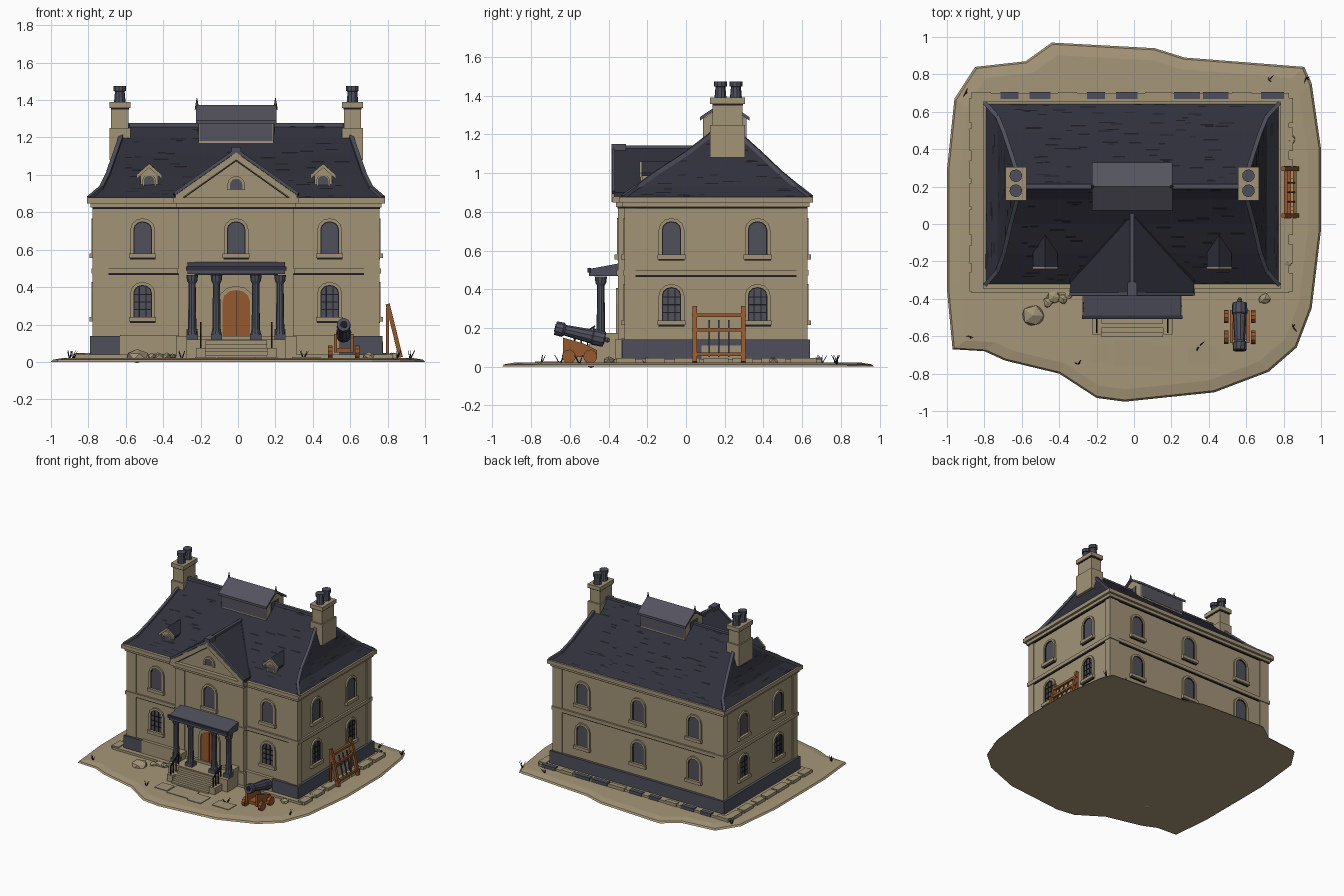
import bpy, bmesh, math, random
from mathutils import Matrix, Vector

random.seed(4)
cube = bpy.data.objects.get("Cube")
if cube:
    bpy.data.objects.remove(cube, do_unlink=True)


def material(name, *rgb):
    m = bpy.data.materials.new(name)
    m.use_nodes = True
    m.diffuse_color = (*rgb, 1)
    m.node_tree.nodes["Principled BSDF"].inputs["Base Color"].default_value = (*rgb, 1)
    return m


STONE = material("pale stone", .36, .295, .185)
EARTH = material("dry earth", .38, .305, .19)
SLATE = material("dark slate", .03, .03, .045)
TRIM = material("blue grey stone", .075, .078, .105)
LEAD = material("lead roof", .09, .088, .112)
GLASS = material("window glass", .08, .08, .1)
INK = material("dark lines", .012, .012, .015)
WOOD = material("brown wood", .3, .098, .027)

T = Matrix.Translation
HOUSE = T((-.01, 0, 0))


def finish(name, bm, mat, M):
    bmesh.ops.recalc_face_normals(bm, faces=bm.faces)
    me = bpy.data.meshes.new(name)
    bm.to_mesh(me)
    bm.free()
    me.materials.append(mat)
    ob = bpy.data.objects.new(name, me)
    ob.matrix_world = M
    bpy.context.collection.objects.link(ob)
    return ob


def loft(name, rings, mat, M=HOUSE):
    """Skin closed rings of equal length and cap both ends."""
    bm = bmesh.new()
    vs = [[bm.verts.new(p) for p in r] for r in rings]
    n = len(vs[0])
    for a, b in zip(vs, vs[1:]):
        for i in range(n):
            bm.faces.new((a[i], a[(i + 1) % n], b[(i + 1) % n], b[i]))
    bm.faces.new(vs[0])
    bm.faces.new(vs[-1])
    return finish(name, bm, mat, M)


def prism(name, poly, y0, y1, mat, M=HOUSE):
    return loft(name, [[(x, y, z) for x, z in poly] for y in (y0, y1)], mat, M)


def box(name, x0, x1, y0, y1, z0, z1, mat, M=HOUSE):
    return prism(name, [(x0, z0), (x1, z0), (x1, z1), (x0, z1)], y0, y1, mat, M)


def turned(name, p, q, profile, mat, n=10, M=HOUSE):
    """Round part along p-q; profile holds (fraction, radius)."""
    p, q = Vector(p), Vector(q)
    rot = (q - p).to_track_quat('Z', 'Y')
    rings = []
    for t, r in profile:
        c = p.lerp(q, t)
        rings.append([c + rot @ Vector((r * math.cos(k * math.tau / n + math.pi / 4),
                                        r * math.sin(k * math.tau / n + math.pi / 4), 0)) for k in range(n)])
    return loft(name, rings, mat, M)


def beam(name, p, q, r, mat, n=4, M=HOUSE):
    return turned(name, p, q, [(0, r), (1, r)], mat, n, M)


def arch(a, z0, z1, rise, n=6):
    top = [(a * math.cos(k * math.pi / n), z1 - rise + rise * math.sin(k * math.pi / n)) for k in range(n + 1)]
    return [(-a, z0), (a, z0)] + top


def chevron(a, z0, z1, t):
    return [(-a, z0), (0, z1), (a, z0), (a, z0 - t), (0, z1 - t), (-a, z0 - t)]


def arch_frame(name, a, z0, z1, rise, w, depth, mat, M):
    inner, outer = arch(a, z0, z1, rise), arch(a + w, z0, z1 + w, rise + w)
    rings = [[(i[0], .002, i[1]), (i[0], -depth, i[1]), (o[0], -depth, o[1]), (o[0], .002, o[1])]
             for i, o in zip(inner[1:] + inner[:1], outer[1:] + outer[:1])]
    loft(name, rings, mat, M)


def window(M, z, bars):
    prism("window_pane", arch(.048, z, z + .17, .042), -.004, .002, GLASS, M)
    arch_frame("window_reveal", .044, z, z + .166, .038, .006, .007, INK, M)
    arch_frame("window_surround", .05, z, z + .172, .044, .016, .012, STONE, M)
    box("window_sill", -.072, .072, -.025, .002, z - .025, z, STONE, M)
    box("window_sill_shadow", -.068, .068, -.008, .002, z - .031, z - .025, INK, M)
    if bars:
        for x in (-.018, .018):
            box("window_bar", x - .003, x + .003, -.008, 0, z, z + .16, INK, M)
        for h in (.04, .08, .12):
            box("window_bar", -.046, .046, -.008, 0, z + h - .003, z + h + .003, INK, M)


# Ground
outline = [(-.44, .97), (.11, .94), (.27, .89), (.91, .84), (.95, .75), (1, .4), (1, -.03), (.95, -.45),
           (.87, -.66), (.72, -.79), (.43, -.9), (-.05, -.95), (-.2, -.93), (-.4, -.8), (-.69, -.73),
           (-.8, -.68), (-.97, -.67), (-1, -.35), (-1, .29), (-.96, .67), (-.85, .84), (-.58, .87)]
ground = [(1, 0), (.99, .012), (.93, .022)]
loft("ground", [[(x * s, y * s, z) for x, y in outline] for s, z in ground], EARTH, Matrix())
box("pavement", -.86, .84, -.37, .7, .015, .04, STONE)
for k in range(11):
    x = -.86 + k * .155
    box("kerb_slab", x, x + random.uniform(.09, .15), .668, .705, .02, .047, TRIM if k % 3 else STONE)
for k in range(7):
    y = -.36 + k * .15
    for x in (-.87, .8):
        box("side_slab", x, x + .06, y, y + random.uniform(.09, .14), .02, .046, STONE)
for x, y, w, d in ((-.1, -.76, .2, .14), (.1, -.78, .12, .13), (-.22, -.74, .11, .1), (.3, -.75, .15, .1)):
    box("path_slab", x, x + w, y, y + d, .01, .027, STONE)

# Walls, plinth and bands: main block, then projecting bay
blocks = ((.76, -.31, .62), (.3, -.345, 0))
for k, (hx, y0, y1) in enumerate(blocks):
    part = ("main", "bay")[k]

    def band(name, g, z0, z1, mat):
        box(part + name, -hx - g, hx + g, y0 - g, y1 + (0 if k else g), z0, z1, mat)
    band("_walls", 0, .02, .86, STONE)
    band("_plinth", .022, .02, .14, STONE if k else TRIM)
    band("_string_course", .014, .472, .5, STONE)
    band("_string_shadow", .005, .464, .472, INK)
    band("_cornice_lower", .018, .825, .848, STONE)
    band("_cornice_shadow", .008, .818, .825, INK)
    band("_cornice_upper", .036, .848, .878, STONE)
    for sx in (-1, 1):
        c = sx * (hx - .035)
        box(part + "_pilaster", c - .042, c + .042, y0 - .007, y0 + .05, .14, .82, STONE)
        if not k:
            box("rear_pilaster", c - .042, c + .042, y1 - .05, y1 + .007, .14, .82, STONE)
box("front_plinth_patch", -.62, .55, -.336, -.3, .03, .145, STONE)
box("side_plinth_patch", .7, .786, .08, .3, .03, .11, STONE)

# Windows on all four walls
right, left, back = Matrix.Rotation(math.pi / 2, 4, 'Z'), Matrix.Rotation(-math.pi / 2, 4, 'Z'), Matrix.Rotation(math.pi, 4, 'Z')
for z in (.24, .58):
    low = z < .5
    for x in (-.5, 0, .5):
        if x or not low:
            window(HOUSE @ T((x, -.31 if x else -.345, 0)), z, low)
        window(HOUSE @ T((x, .62, 0)) @ back, z, False)
    for y in (-.075, .37):
        window(HOUSE @ T((.76, y, 0)) @ right, z, low)
        window(HOUSE @ T((-.76, y, 0)) @ left, z, low)

# Concave hipped roof
levels = [(.875, .785, -.325, .645), (.93, .72, -.25, .575), (1.0, .685, -.155, .49),
          (1.1, .65, .0, .385), (1.2, .615, .13, .275), (1.265, .58, .195, .21)]
rings = [[Vector(p) for p in ((-x, a, z), (x, a, z), (x, b, z), (-x, b, z))] for z, x, a, b in levels]
loft("main_roof", rings, SLATE)
for lo, hi in zip(rings, rings[1:]):
    for p, q in zip(lo, hi):
        beam("hip_trim", p, q, .016, TRIM)
beam("ridge_trim", (-.58, .2, 1.265), (.58, .2, 1.265), .018, TRIM)

# Broken slate courses as thin dark dashes
bm = bmesh.new()
for lo, hi in zip(rings[:-1], rings[1:]):
    for i in range(4):
        a, b, c, d = lo[i], lo[(i + 1) % 4], hi[(i + 1) % 4], hi[i]
        n = (b - a).cross(d - a).normalized() * .003
        length = (b - a).length
        for _ in range(int(length * 12)):
            u, v = random.uniform(.03, .9), random.uniform(.05, .9)
            w = min(random.uniform(.03, .09) / length, .97 - u)
            quad = [a.lerp(b, s).lerp(d.lerp(c, s), t) + n
                    for s, t in ((u, v), (u + w, v), (u + w, v + .07), (u, v + .07))]
            bm.faces.new([bm.verts.new(p) for p in quad])
finish("slate_courses", bm, INK, HOUSE)

# Pediment over the bay
prism("pediment_wall", [(-.3, .87), (.3, .87), (0, 1.1)], -.35, -.2, STONE)
prism("pediment_roof", chevron(.33, .9, 1.135, .03), -.372, .06, SLATE)
prism("raking_cornice", chevron(.325, .892, 1.12, .04), -.385, -.34, STONE)
prism("raking_shadow", chevron(.285, .878, 1.08, .008), -.354, -.34, INK)
for s in (-1, 1):
    beam("pediment_edge", (s * .33, -.375, .9), (0, -.375, 1.132), .012, TRIM)
    beam("valley_trim", (s * .33, -.31, .895), (0, .055, 1.135), .009, INK)
beam("pediment_ridge", (0, -.37, 1.132), (0, .06, 1.132), .016, TRIM)
box("pediment_block", -.025, .025, -.385, -.31, 1.085, 1.15, TRIM)
PED = HOUSE @ T((0, -.35, 0))
prism("pediment_light", arch(.034, .92, .98, .035), -.005, 0, GLASS, PED)
arch_frame("pediment_light_frame", .034, .92, .98, .035, .014, .012, STONE, PED)

# Roof lantern
box("lantern_walls", -.2, .2, .09, .31, 1.12, 1.29, STONE)
for y in (.087, .307):
    box("lantern_glazing", -.195, .195, y, y + .006, 1.18, 1.285, LEAD)
LANTERN = HOUSE @ T((0, .2, 0))
prism("lantern_gables", [(-.195, 1.285), (.195, 1.285), (.195, 1.288), (-.195, 1.288)], -.11, .11, STONE, LANTERN)
prism("lantern_gable", [(-.11, 1.28), (.11, 1.28), (0, 1.36)], -.2, .2, STONE, LANTERN @ right)
prism("lantern_roof", chevron(.128, 1.29, 1.375, .018), -.215, .215, LEAD, LANTERN @ right)
for s in (-1, 1):
    turned("lantern_finial", (s * .21, .2, 1.35), (s * .21, .2, 1.41), [(0, .013), (1, .002)], TRIM, 5)
    box("lantern_end_light", s * .2 - .004, s * .2 + .004, .15, .25, 1.2, 1.29, GLASS)

# Chimneys, dormers
for s in (-1, 1):
    x = s * .622
    box("chimney_base", x - .056, x + .056, .125, .305, 1.08, 1.25, STONE)
    box("chimney_stack", x - .046, x + .046, .138, .292, 1.25, 1.37, STONE)
    box("chimney_shadow", x - .048, x + .048, .136, .294, 1.35, 1.358, INK)
    box("chimney_cap", x - .056, x + .056, .125, .305, 1.358, 1.39, STONE)
    for y in (.178, .258):
        turned("chimney_pot", (x, y, 1.38), (x, y, 1.475),
               [(0, .032), (.7, .026), (.72, .034), (1, .034)], TRIM)
    D = HOUSE @ T((s * .465, -.225, 0))
    box("dormer_body", -.047, .047, 0, .16, .89, 1.0, STONE, D)
    prism("dormer_gable", [(-.05, .995), (.05, .995), (0, 1.045)], -.005, .15, STONE, D)
    prism("dormer_roof", chevron(.066, 1.0, 1.062, .014), -.005, .22, SLATE, D)
    prism("dormer_bargeboard", chevron(.068, 1.0, 1.06, .022), -.016, -.004, STONE, D)
    prism("dormer_pane", arch(.028, .925, .995, .025), -.005, 0, GLASS, D)
    arch_frame("dormer_frame", .028, .925, .995, .025, .008, .01, STONE, D)
    box("dormer_sill", -.065, .065, -.02, .01, .9, .918, STONE, D)

# Door, porch and steps
DOOR = HOUSE @ T((0, -.345, 0))
prism("door", arch(.073, .12, .385, .06), -.008, 0, WOOD, DOOR)
arch_frame("door_surround", .073, .12, .385, .06, .022, .016, STONE, DOOR)
box("door_gap", -.002, .002, -.012, 0, .12, .38, INK, DOOR)
box("porch_floor", -.265, .265, -.5, -.34, .02, .12, STONE)
for k in range(5):
    box("step", -.165, .165, -.605 + k * .024, -.48, .015, .035 + k * .02, STONE)
for s in (-1, 1):
    box("step_cheek", s * .19 - .025, s * .19 + .025, -.59, -.48, .02, .075, STONE)
    beam("handrail", (s * .19, -.58, .14), (s * .19, -.47, .21), .006, INK)
    for k in range(4):
        y = -.575 + k * .033
        beam("baluster", (s * .19, y, .06), (s * .19, y, .145 + k * .02), .005, INK)
    box("porch_pier", s * .235 - .03, s * .235 + .03, -.42, -.35, .11, .175, STONE)
    for x in (.105, .235):
        box("column_base", s * x - .03, s * x + .03, -.47, -.41, .12, .15, TRIM)
        turned("column", (s * x, -.44, .15), (s * x, -.44, .465),
               [(0, .028), (.08, .023), (.85, .019), (.9, .028), (1, .032)], TRIM)
loft("porch_roof", [[(x, -.5, .47), (x, -.34, .47), (x, -.34, .535), (x, -.5, .505)] for x in (-.26, .26)], TRIM)
box("porch_roof_edge", -.268, .268, -.508, -.49, .488, .51, SLATE)

# Cannon
C = T((.565, 0, 0))
turned("cannon_barrel", (0, -.395, .135), (0, -.675, .2),
       [(0, .008), (.04, .014), (.08, .01), (.1, .04), (.3, .042), (.32, .037), (.82, .028), (.86, .038), (1, .036)],
       TRIM, 10, C)
turned("cannon_bore", (0, -.67, .199), (0, -.678, .201), [(0, .02), (1, .02)], INK, 10, C)
for s in (-1, 1):
    prism("carriage_cheek", [(-.635, .05), (-.46, .05), (-.46, .085), (-.53, .12), (-.635, .15)],
          -.008, .008, WOOD, C @ T((s * .045, 0, 0)) @ right)
    for y in (-.605, -.495):
        beam("carriage_wheel", (s * .06, y, .053), (s * .085, y, .053), .036, WOOD, 10, C)
box("carriage_bed", -.045, .045, -.62, -.47, .05, .075, WOOD, C)

# Wooden rack
for y in (.045, .295):
    beam("rack_post", (.87, y, .025), (.8, y, .31), .016, WOOD, 4, Matrix())
    beam("rack_leg", (.8, y, .025), (.8, y, .29), .011, WOOD, 4, Matrix())
for z in (.065, .19, .265):
    x = .87 - (z - .025) * .245
    beam("rack_rail", (x, .03, z), (x, .31, z), .013, WOOD, 4, Matrix())
for y in (.12, .17, .22):
    beam("rack_iron", (.862, y, .05), (.82, y, .24), .006, TRIM, 4, Matrix())

# Loose rocks and grass tufts
rocks = [(-.54, -.49, .065), (-.43, -.39, .04), (-.38, -.4, .03), (-.46, -.42, .03), (.7, -.4, .035),
         (.83, .45, .035), (-.35, -.38, .025), (.82, -.2, .03)]
for x, y, r in rocks:
    bm = bmesh.new()
    bmesh.ops.create_icosphere(bm, subdivisions=1, radius=r)
    for v in bm.verts:
        v.co = Vector((v.co.x, v.co.y, v.co.z * .6)) * random.uniform(.8, 1.15)
    finish("rock", bm, STONE, T((x, y, .03)))
for x, y in ((.92, .78), (-.88, -.6), (.85, -.55), (-.9, .7), (.72, .77), (-.3, -.75), (.35, -.65)):
    for _ in range(4):
        dx, dy = random.uniform(-.03, .03), random.uniform(-.03, .03)
        turned("grass", (x, y, .012), (x + dx, y + dy, .06), [(0, .004), (1, .001)], INK, 3, Matrix())
